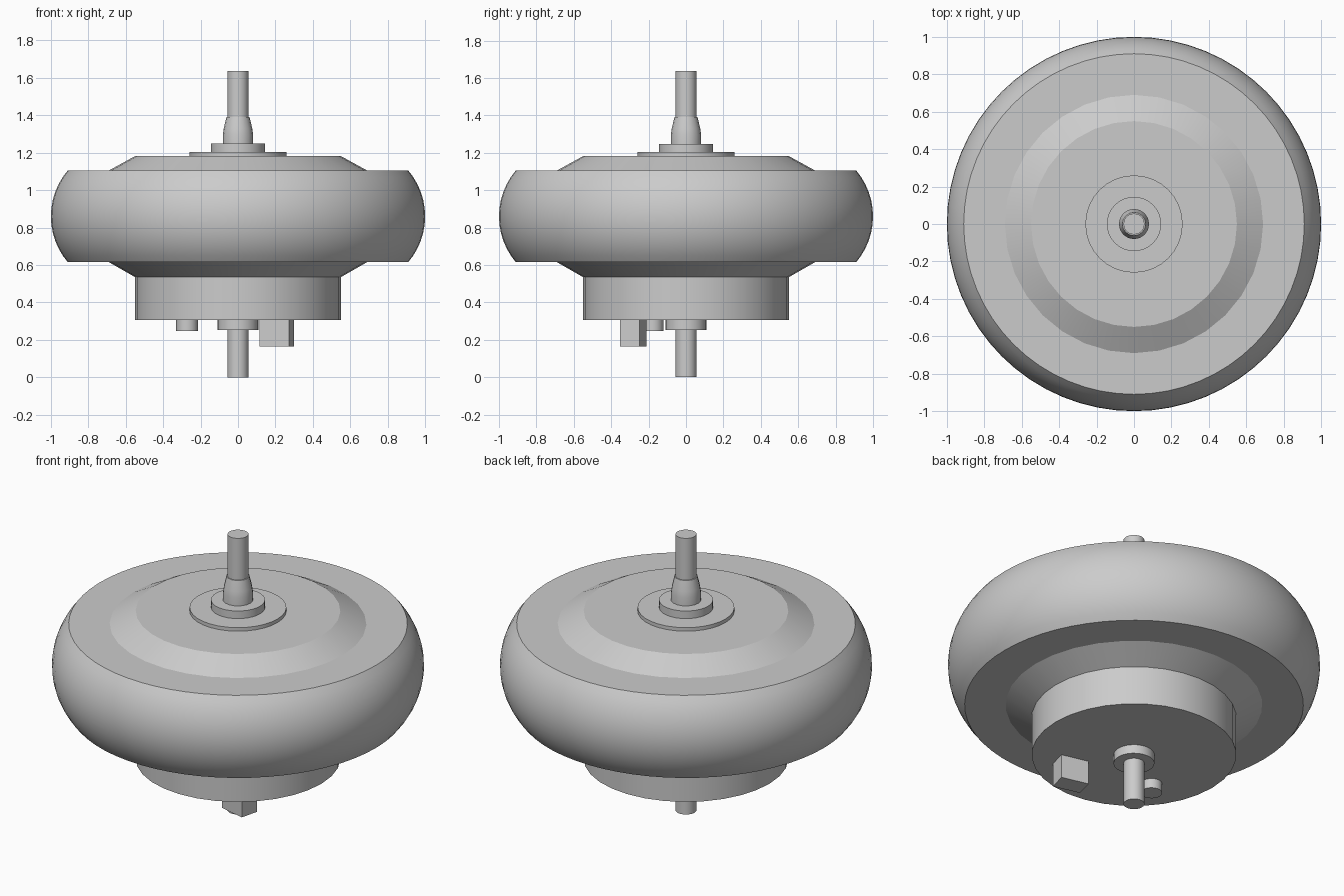
import bpy
import bmesh
from math import asin, cos, pi, radians, sin

if "Cube" in bpy.data.objects:
    bpy.data.objects.remove(bpy.data.objects["Cube"], do_unlink=True)

GREY = (0.6, 0.6, 0.6, 1)
metal = bpy.data.materials.new("plain grey")
metal.diffuse_color = GREY
metal.use_nodes = True
metal.node_tree.nodes["Principled BSDF"].inputs["Base Color"].default_value = GREY


def finish(name, bm, location=(0, 0, 0), turn=0):
    bmesh.ops.recalc_face_normals(bm, faces=bm.faces)
    mesh = bpy.data.meshes.new(name)
    bm.to_mesh(mesh)
    bm.free()
    mesh.materials.append(metal)
    obj = bpy.data.objects.new(name, mesh)
    obj.location = location
    obj.rotation_euler.z = turn
    bpy.context.collection.objects.link(obj)
    bpy.ops.object.select_all(action="DESELECT")
    obj.select_set(True)
    bpy.context.view_layer.objects.active = obj
    bpy.ops.object.shade_smooth_by_angle(angle=radians(25))


def lathe(name, profile, sides, location=(0, 0, 0)):
    """Closed solid of revolution from (radius, height) pairs."""
    bm = bmesh.new()
    rings = [[bm.verts.new((r * cos(2 * pi * i / sides), r * sin(2 * pi * i / sides), z))
              for i in range(sides)] for r, z in profile]
    for low, high in zip(rings, rings[1:]):
        for i in range(sides):
            j = (i + 1) % sides
            bm.faces.new((low[i], low[j], high[j], high[i]))
    bm.faces.new(rings[0])
    bm.faces.new(rings[-1])
    finish(name, bm, location)


# Bulging outer rim, a circular arc between two flat faces
middle, half, bulge = 0.86, 0.245, 0.09
radius = (half ** 2 + bulge ** 2) / (2 * bulge)
spread = asin(half / radius)
steps = 12
arc = [spread * (2 * k / steps - 1) for k in range(steps + 1)]
lathe("outer_rim", [(1 - radius + radius * cos(a), middle + radius * sin(a)) for a in arc], 64)

# Hub with sloped shoulders and a drum below
lathe("hub_drum", [(0.55, 0.305), (0.55, 0.535), (0.69, 0.615),
                   (0.69, 1.105), (0.55, 1.182)], 32)

# Stepped washers and collars on the axle
lathe("top_flange", [(0.26, 1.17), (0.26, 1.203)], 32)
lathe("top_collar", [(0.145, 1.19), (0.145, 1.248)], 32)
lathe("axle_sleeve", [(0.081, 1.24), (0.081, 1.295), (0.076, 1.33), (0.062, 1.39)], 16)
lathe("bottom_collar", [(0.11, 0.252), (0.11, 0.32)], 24)
lathe("axle", [(0.056, 0), (0.056, 1.637)], 24)

# Fittings on the underside
lathe("round_plug", [(0.058, 0.248), (0.058, 0.32)], 16, (-0.272, -0.178, 0))
block = bmesh.new()
bmesh.ops.create_cube(block, size=1)
bmesh.ops.scale(block, vec=(0.162, 0.108, 0.15), verts=block.verts)
finish("connector_block", block, (0.207, -0.282, 0.24), radians(-14))
